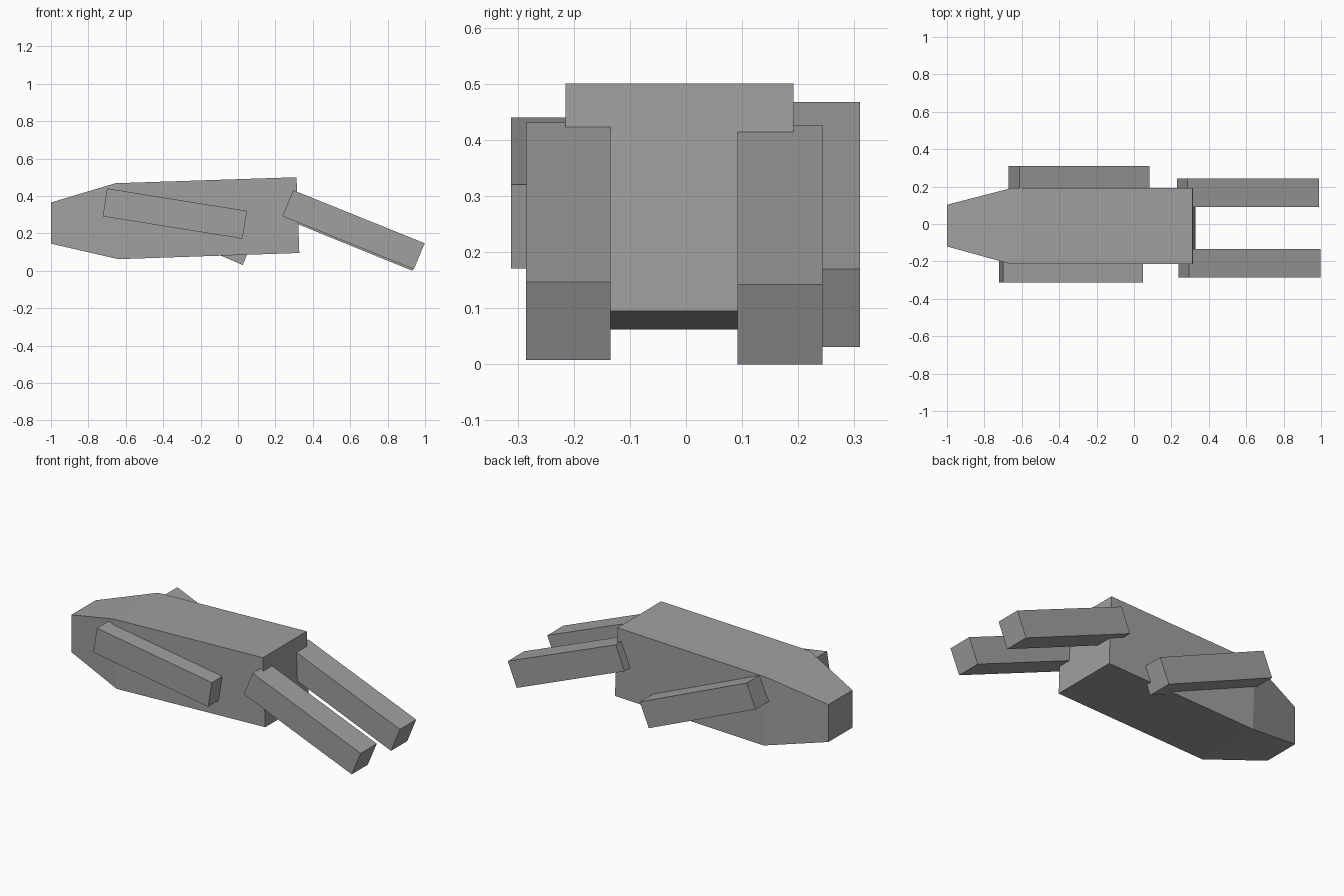
import bpy
import bmesh

if "Cube" in bpy.data.objects:
    bpy.data.objects.remove(bpy.data.objects["Cube"], do_unlink=True)

grey = bpy.data.materials.new("plain grey")
grey.use_nodes = True
grey.diffuse_color = (0.35, 0.35, 0.35, 1)
grey.node_tree.nodes["Principled BSDF"].inputs["Base Color"].default_value = (0.35, 0.35, 0.35, 1)


def loft(name, rings):
    """Flat-shaded solid through four-cornered rings, capped at both ends."""
    bm = bmesh.new()
    loops = [[bm.verts.new(p) for p in ring] for ring in rings]
    for a, b in zip(loops, loops[1:]):
        for i in range(4):
            j = (i + 1) % 4
            bm.faces.new((a[i], a[j], b[j], b[i]))
    bm.faces.new(loops[0])
    bm.faces.new(loops[-1])
    bmesh.ops.recalc_face_normals(bm, faces=bm.faces)
    mesh = bpy.data.meshes.new(name)
    bm.to_mesh(mesh)
    bm.free()
    mesh.materials.append(grey)
    obj = bpy.data.objects.new(name, mesh)
    bpy.context.collection.objects.link(obj)
    return obj


def section(bottom, top, y0, y1):
    """Body cross-section between a bottom and a top (x, z) point."""
    (xb, zb), (xt, zt) = bottom, top
    return [(xb, y0, zb), (xb, y1, zb), (xt, y1, zt), (xt, y0, zt)]


def limb(name, corners, y0, y1):
    """Tilted bar: a side outline of (x, z) corners extruded along y."""
    return loft(name, [[(x, y, z) for x, z in corners] for y in (y0, y1)])


# Body: tapered snout end, then a long box
loft("body", [
    section((-1.0, 0.145), (-1.0, 0.365), -0.12, 0.103),
    section((-0.64, 0.062), (-0.655, 0.468), -0.215, 0.192),
    section((0.328, 0.095), (0.313, 0.50), -0.215, 0.192),
])

# Hind legs, trailing downwards from the rear of the body
limb("right_hind_leg", [(0.295, 0.431), (0.998, 0.147), (0.94, 0.008), (0.238, 0.292)], -0.285, -0.135)
limb("left_hind_leg", [(0.287, 0.426), (0.99, 0.142), (0.932, 0.0), (0.23, 0.286)], 0.092, 0.243)

# Front legs, laid along the flanks and partly sunk into the body
limb("right_front_leg", [(-0.70, 0.44), (0.048, 0.32), (0.024, 0.171), (-0.723, 0.291)], -0.312, -0.162)
limb("left_front_leg", [(-0.612, 0.467), (0.084, 0.17), (0.025, 0.031), (-0.671, 0.328)], 0.16, 0.31)
